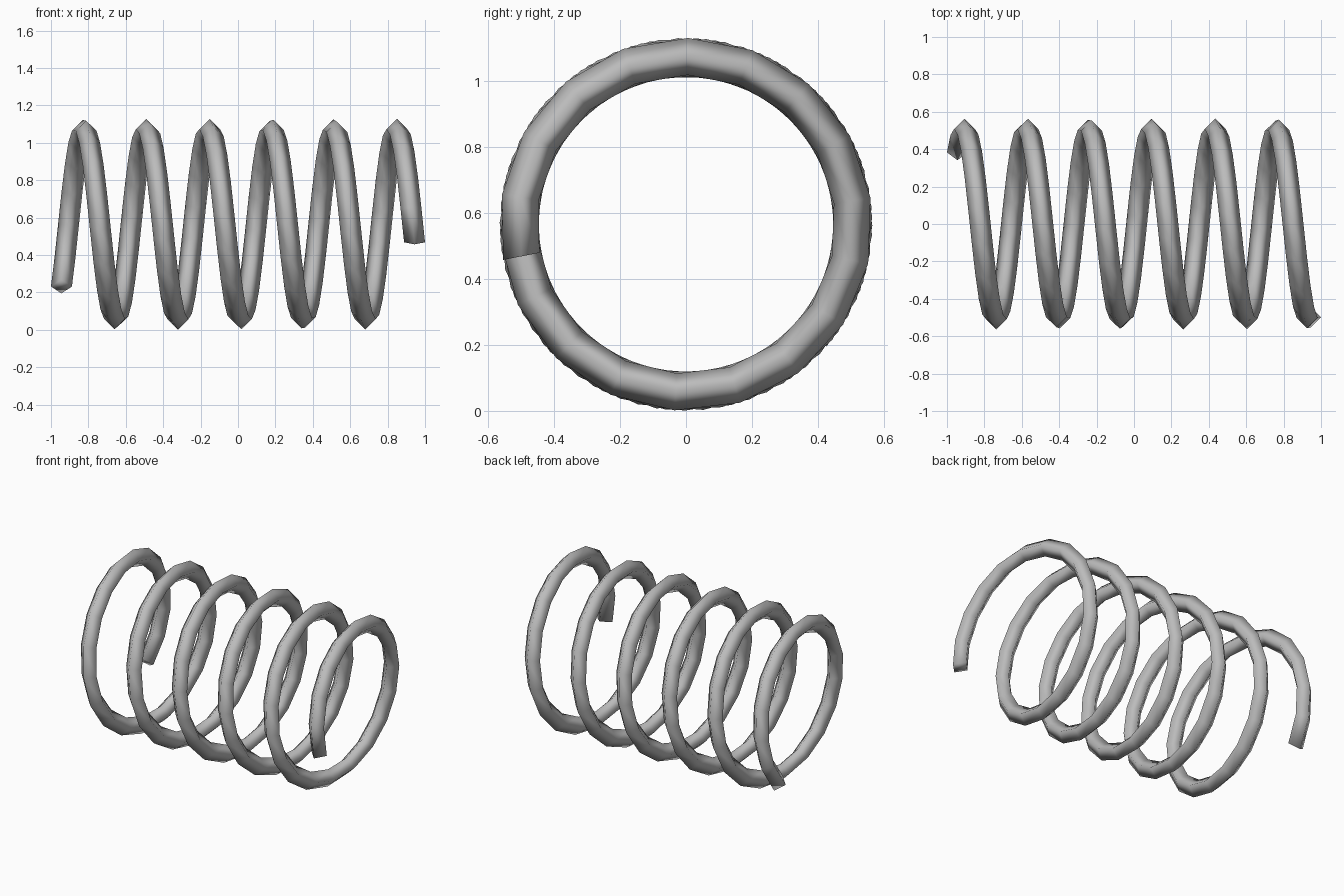
import bpy
import bmesh
from math import radians, cos, sin
from mathutils import Vector

if "Cube" in bpy.data.objects:
    bpy.data.objects.remove(bpy.data.objects["Cube"])

COIL_RADIUS = 0.508
WIRE_RADIUS = 0.056
CENTRE_Z = 0.565
START, SWEEP = radians(-41), radians(2032)
STEPS = 100
LENGTH = 2 - 2 * WIRE_RADIUS

# Plain grey steel
steel = bpy.data.materials.new("grey_steel")
steel.use_nodes = True
colour = (0.5, 0.5, 0.5, 1)
steel.diffuse_color = colour
steel.node_tree.nodes["Principled BSDF"].inputs["Base Color"].default_value = colour

# Diamond wire section at the start of the coil
bm = bmesh.new()
radial = Vector((0, cos(START), sin(START)))
axial = Vector((1, 0, 0))
centre = Vector((-LENGTH / 2, 0, CENTRE_Z)) + radial * COIL_RADIUS
ring = [bm.verts.new(centre + d * WIRE_RADIUS)
        for d in (radial, axial, -radial, -axial)]
edges = [bm.edges.new((ring[i], ring[(i + 1) % 4])) for i in range(4)]

# Wind the section along the x axis, then cap both ends
bmesh.ops.spin(bm, geom=ring + edges, cent=(0, 0, CENTRE_Z), axis=axial,
               dvec=axial * (LENGTH / STEPS), angle=SWEEP, steps=STEPS)
bmesh.ops.holes_fill(bm, edges=[e for e in bm.edges if e.is_boundary], sides=4)
bmesh.ops.recalc_face_normals(bm, faces=bm.faces)
for face in bm.faces:
    face.smooth = True

mesh = bpy.data.meshes.new("coil_spring")
bm.to_mesh(mesh)
bm.free()
mesh.materials.append(steel)
spring = bpy.data.objects.new("coil_spring", mesh)
bpy.context.collection.objects.link(spring)
